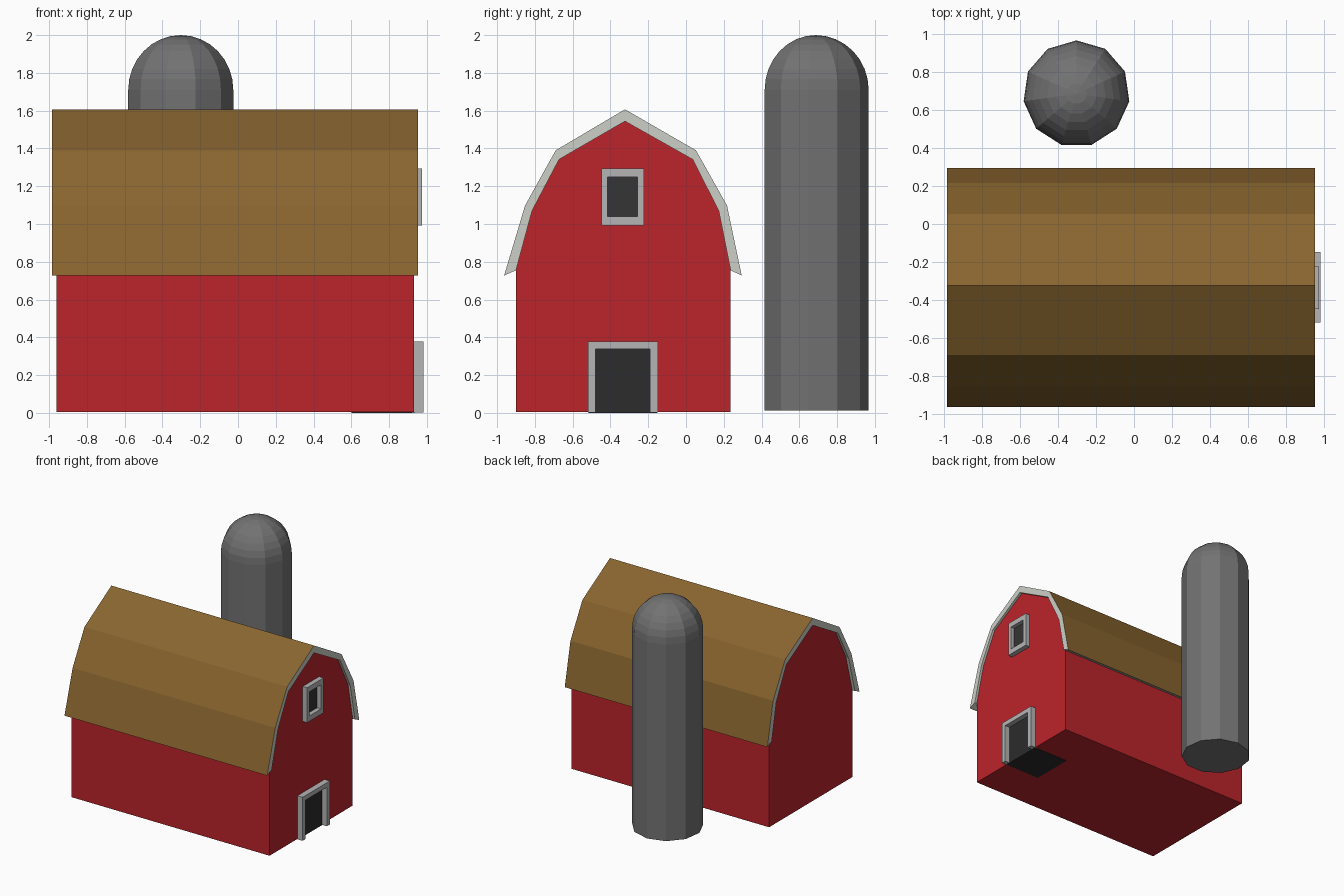
import bpy, bmesh, math
from mathutils import Matrix

if "Cube" in bpy.data.objects:
    bpy.data.objects.remove(bpy.data.objects["Cube"])


def material(name, rgb):
    m = bpy.data.materials.new(name)
    m.diffuse_color = (*rgb, 1)
    m.use_nodes = True
    m.node_tree.nodes["Principled BSDF"].inputs["Base Color"].default_value = m.diffuse_color
    return m


RED = material("barn_red", (0.50, 0.018, 0.024))
BROWN = material("roof_brown", (0.25, 0.13, 0.028))
TRIM = material("pale_trim", (0.60, 0.63, 0.57))
FRAME = material("frame_grey", (0.46, 0.46, 0.46))
DARK = material("dark_opening", (0.025, 0.025, 0.025))
GLASS = material("dark_glass", (0.035, 0.035, 0.035))
SILO = material("silo_grey", (0.17, 0.17, 0.17))


def finish(name, bm, *mats):
    bmesh.ops.recalc_face_normals(bm, faces=bm.faces[:])
    me = bpy.data.meshes.new(name)
    bm.to_mesh(me)
    bm.free()
    for m in mats:
        me.materials.append(m)
    ob = bpy.data.objects.new(name, me)
    bpy.context.collection.objects.link(ob)
    return ob


def extrude_x(name, profile, x0, x1, *mats, accent=0):
    """Extrude a (y, z) outline along x; the first `accent` sides use material 0, the rest the last."""
    bm = bmesh.new()
    a = [bm.verts.new((x0, y, z)) for y, z in profile]
    b = [bm.verts.new((x1, y, z)) for y, z in profile]
    n = len(profile)
    last = len(mats) - 1
    for i in range(n):
        j = (i + 1) % n
        f = bm.faces.new((a[i], a[j], b[j], b[i]))
        f.material_index = 0 if i < accent else last
    for loop in (a, b):
        bm.faces.new(loop).material_index = last
    return finish(name, bm, *mats)


def box(name, x0, x1, y0, y1, z0, z1, mat):
    return extrude_x(name, [(y0, z0), (y1, z0), (y1, z1), (y0, z1)], x0, x1, mat)


def lathe(name, rings, sides, centre, mat):
    """Stack (radius, z) rings into a faceted round; one vertex points to +y, ends are capped."""
    bm = bmesh.new()
    loops = []
    for r, z in rings:
        if r < 1e-5:
            loops.append([bm.verts.new((0, 0, z))])
            continue
        angles = [math.pi / 2 + math.tau * k / sides for k in range(sides)]
        loops.append([bm.verts.new((r * math.cos(t), r * math.sin(t), z)) for t in angles])
    for lo, hi in zip(loops, loops[1:]):
        for k in range(sides):
            j = (k + 1) % sides
            top = (hi[0],) if len(hi) == 1 else (hi[j], hi[k])
            bm.faces.new((lo[k], lo[j], *top))
    for loop in (loops[0], loops[-1]):
        if len(loop) > 2:
            bm.faces.new(loop)
    bmesh.ops.transform(bm, matrix=Matrix.Translation(centre), verts=bm.verts[:])
    return finish(name, bm, mat)


# Gambrel barn body and the roof shell lying on it
inner = [(-0.90, 0.755), (-0.815, 1.07), (-0.672, 1.342), (-0.323, 1.544),
         (0.035, 1.342), (0.173, 1.07), (0.236, 0.755)]
outer = [(-0.963, 0.727), (-0.852, 1.098), (-0.69, 1.39), (-0.323, 1.607),
         (0.053, 1.39), (0.217, 1.098), (0.295, 0.727)]
extrude_x("barn_body", [(-0.90, 0.005)] + inner + [(0.236, 0.005)], -0.96, 0.932, RED)
extrude_x("roof", outer + inner[::-1], -0.985, 0.953, BROWN, TRIM, accent=6)

# Door: dark opening block with a three-sided frame
extrude_x("door_frame",
          [(-0.52, 0.002), (-0.52, 0.378), (-0.148, 0.378), (-0.148, 0.002),
           (-0.19, 0.002), (-0.19, 0.338), (-0.478, 0.338), (-0.478, 0.002)],
          0.92, 0.982, FRAME)
box("door_opening", 0.60, 0.937, -0.515, -0.153, 0.0, 0.36, DARK)

# Loft window: four frame bars around a dark pane
for part, y0, y1, z0, z1 in (("left", -0.447, -0.415, 0.993, 1.295),
                             ("right", -0.257, -0.223, 0.993, 1.295),
                             ("bottom", -0.415, -0.257, 0.993, 1.04),
                             ("top", -0.415, -0.257, 1.248, 1.295)):
    box("window_frame_" + part, 0.92, 0.974, y0, y1, z0, z1, FRAME)
box("window_pane", 0.92, 0.937, -0.42, -0.25, 1.035, 1.252, GLASS)

# Silo: eleven-sided tower with a domed cap
R, SIDES, CENTRE = 0.281, 11, (-0.303, 0.686, 0)
lathe("silo_tower", [(R, 0.012), (R, 1.71)], SIDES, CENTRE, SILO)
dome = [(R * math.cos(t), 1.71 + 0.29 * math.sin(t))
        for t in (math.pi / 2 * k / 8 for k in range(8))]
lathe("silo_dome", dome + [(0, 2.0)], SIDES, CENTRE, SILO)
